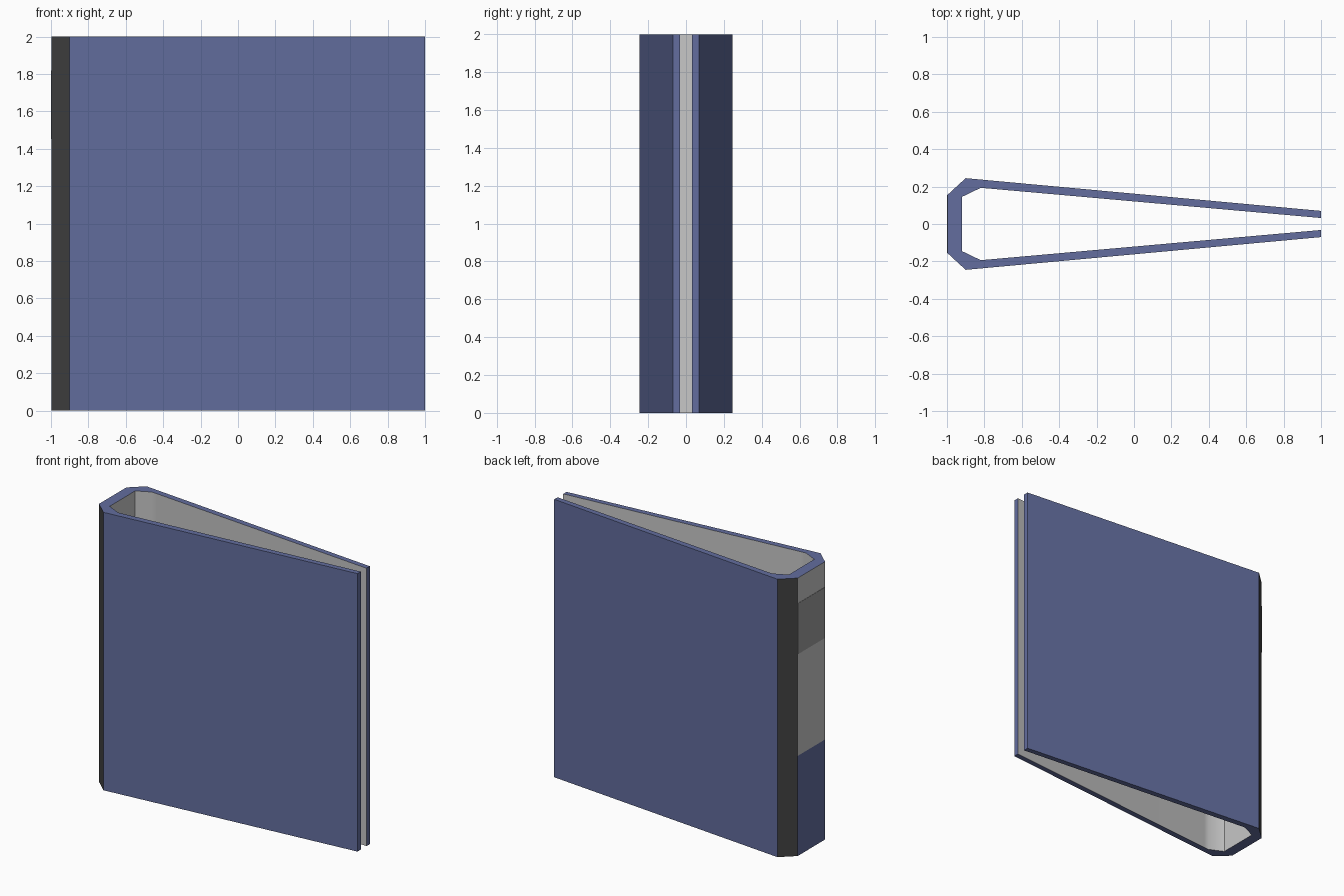
import bpy
import bmesh
from math import radians

if "Cube" in bpy.data.objects:
    bpy.data.objects.remove(bpy.data.objects["Cube"], do_unlink=True)


def material(name, color):
    mat = bpy.data.materials.new(name)
    mat.use_nodes = True
    mat.diffuse_color = (*color, 1)
    mat.node_tree.nodes["Principled BSDF"].inputs["Base Color"].default_value = (*color, 1)
    return mat


blue = material("cover blue", (0.125, 0.155, 0.345))
paper = material("lining grey", (0.57, 0.57, 0.57))
dark = material("spine edge charcoal", (0.055, 0.055, 0.055))
grey = material("label grey", (0.34, 0.34, 0.34))
BLUE, PAPER, DARK = range(3)

HEIGHT = 2.0
SPINE_X = -0.998
BAND_BOTTOM = 0.72

# Half of the folded cross-section: outer skin, then the lining
outer = [(SPINE_X, 0.155), (-0.9, 0.245), (1.0, 0.07)]
inner = [(1.0, 0.032), (-0.78, 0.19), (-0.82, 0.193), (-0.92, 0.145)]
half = outer + inner
loop = half + [(x, -y) for x, y in reversed(half)]

# Binder cover, extruded upward
bm = bmesh.new()
base = bm.faces.new([bm.verts.new((x, y, 0)) for x, y in loop])
top = bmesh.ops.extrude_face_region(bm, geom=[base], use_keep_orig=True)["geom"]
bmesh.ops.translate(bm, vec=(0, 0, HEIGHT), verts=[v for v in top if isinstance(v, bmesh.types.BMVert)])
bmesh.ops.recalc_face_normals(bm, faces=bm.faces)

# Cut the spine where its upper grey band begins
spine = [f for f in bm.faces if f.normal.x < -0.99 and f.calc_center_median().x < -0.99]
cut = set(spine)
for face in spine:
    cut.update(face.edges, face.verts)
bmesh.ops.bisect_plane(bm, geom=list(cut), plane_co=(0, 0, BAND_BOTTOM), plane_no=(0, 0, 1))

# Colour by direction: lining faces inward, chamfers dark, spine banded
for face in bm.faces:
    n, c = face.normal, face.calc_center_median()
    lining = n.y * c.y < -1e-4 or (n.x > 0.99 and c.x < 0)
    if abs(n.z) > 0.5:
        face.material_index = BLUE
    elif lining:
        face.material_index = PAPER
    elif n.x < -0.99:
        face.material_index = PAPER if c.z > BAND_BOTTOM else BLUE
    elif n.x < -0.3:
        face.material_index = DARK

mesh = bpy.data.meshes.new("binder_cover")
bm.to_mesh(mesh)
bm.free()
for mat in (blue, paper, dark):
    mesh.materials.append(mat)
cover = bpy.data.objects.new("binder_cover", mesh)
bpy.context.collection.objects.link(cover)

# Soft bend only where the lining meets the spine hinge
bpy.ops.object.select_all(action='DESELECT')
cover.select_set(True)
bpy.context.view_layer.objects.active = cover
bpy.ops.object.shade_smooth_by_angle(angle=radians(35))

# Thin label plate across the upper spine
bpy.ops.mesh.primitive_cube_add(size=1, location=(SPINE_X, 0, 1.635))
label = bpy.context.object
label.name = "spine_label"
label.scale = (0.004, 0.31, 0.365)
label.data.materials.append(grey)
